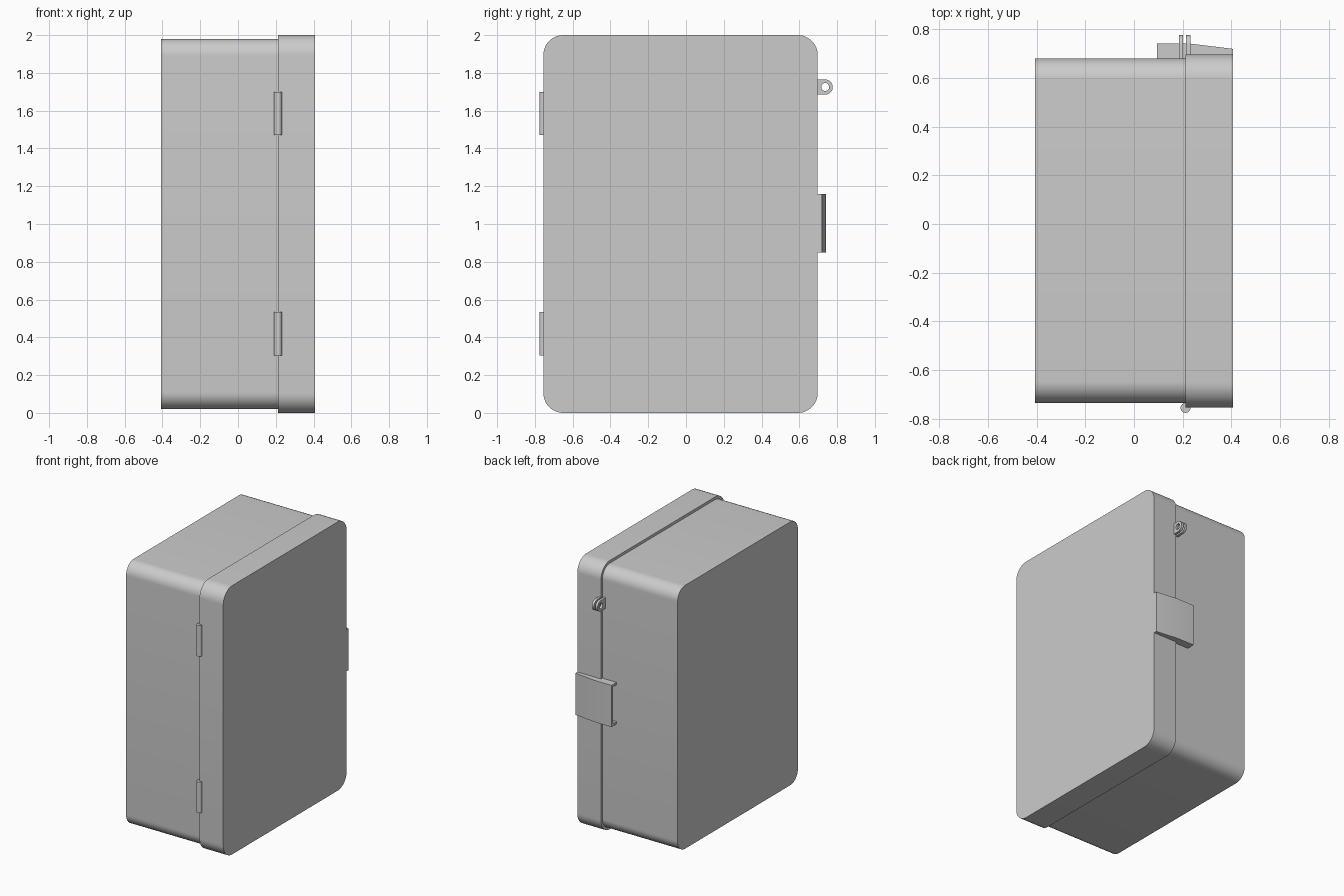
import bpy, bmesh
from math import sin, cos, pi
from mathutils import Vector

if "Cube" in bpy.data.objects:
    bpy.data.objects.remove(bpy.data.objects["Cube"])


def prism(name, outline, a, b, to3d):
    """Extrude a 2D outline from a to b; to3d maps (u, v, depth) to a point."""
    bm = bmesh.new()
    lo = [bm.verts.new(to3d(u, v, a)) for u, v in outline]
    hi = [bm.verts.new(to3d(u, v, b)) for u, v in outline]
    n = len(outline)
    bm.faces.new(lo)
    bm.faces.new(hi)
    for i in range(n):
        j = (i + 1) % n
        bm.faces.new((lo[i], lo[j], hi[j], hi[i]))
    bmesh.ops.recalc_face_normals(bm, faces=bm.faces)
    me = bpy.data.meshes.new(name)
    bm.to_mesh(me)
    bm.free()
    ob = bpy.data.objects.new(name, me)
    bpy.context.collection.objects.link(ob)
    smooth(ob)
    return ob


def smooth(ob):
    bpy.ops.object.select_all(action='DESELECT')
    ob.select_set(True)
    bpy.context.view_layer.objects.active = ob
    bpy.ops.object.shade_smooth_by_angle(angle=0.6)


def arc(cu, cv, r, a0, a1, n):
    return [(cu + r * cos(a0 + (a1 - a0) * i / n),
             cv + r * sin(a0 + (a1 - a0) * i / n)) for i in range(n + 1)]


def rounded_rect(u0, u1, v0, v1, r, n=12):
    centres = [(u1 - r, v1 - r), (u0 + r, v1 - r), (u0 + r, v0 + r), (u1 - r, v0 + r)]
    pts = []
    for k, (cu, cv) in enumerate(centres):
        pts += arc(cu, cv, r, k * pi / 2, (k + 1) * pi / 2, n)
    return pts


along_x = lambda u, v, d: Vector((d, u, v))   # outline in yz
along_z = lambda u, v, d: Vector((u, v, d))   # outline in xy

# case body and the slightly larger lid
prism("case_body", rounded_rect(-0.735, 0.681, 0.02, 1.98, 0.09), -0.407, 0.212, along_x)
prism("lid", rounded_rect(-0.755, 0.697, 0.0, 2.0, 0.105), 0.212, 0.407, along_x)

# hinge barrels
circle = arc(0.212, -0.756, 0.0205, 0, 2 * pi, 24)[:-1]
for name, z in (("lower_hinge", 0.305), ("upper_hinge", 1.47)):
    prism(name, circle, z, z + 0.23, along_z)

# padlock eyes, one on the body and one on the lid
cy, cz, r = 0.737, 1.725, 0.04
eye = [(0.67, cz - r)] + arc(cy, cz, r, -pi / 2, pi / 2, 16) + [(0.67, cz + r)]
hole = prism("eye_hole_cutter", arc(cy, cz, 0.021, 0, 2 * pi, 24)[:-1], 0.1, 0.3, along_x)
for name, x in (("body_lock_eye", 0.184), ("lid_lock_eye", 0.214)):
    ob = prism(name, eye, x, x + 0.018, along_x)
    cut = ob.modifiers.new("hole", 'BOOLEAN')
    cut.operation = 'DIFFERENCE'
    cut.solver = 'EXACT'
    cut.object = hole
    bpy.ops.object.modifier_apply(modifier=cut.name)
    smooth(ob)
bpy.data.objects.remove(hole)

# latch: bent cover plate with a flange at top and bottom
t = 0.018
plate = [(0.095, 0.741), (0.235, 0.741), (0.407, 0.72),
         (0.407, 0.69), (0.235, 0.741 - t), (0.095, 0.741 - t)]
flange = [(0.095, 0.735), (0.235, 0.735), (0.407, 0.715),
          (0.407, 0.69), (0.212, 0.675), (0.095, 0.675)]
z0, z1 = 0.848, 1.158
prism("latch_plate", plate, z0, z1, along_z)
prism("latch_lower_flange", flange, z0, z0 + t, along_z)
prism("latch_upper_flange", flange, z1 - t, z1, along_z)
